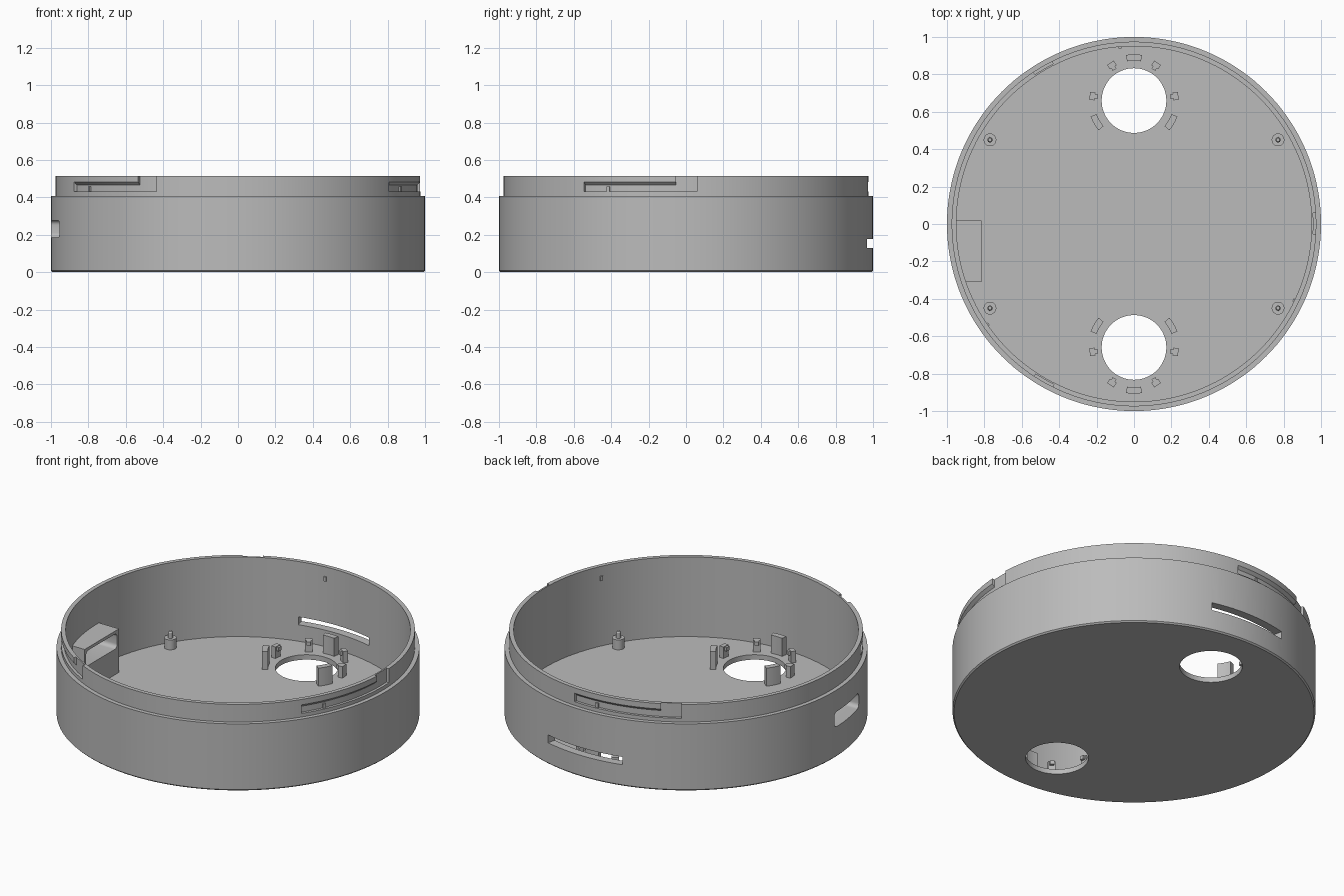
import bpy, bmesh, math
from mathutils import Matrix, Vector

if "Cube" in bpy.data.objects:
    bpy.data.objects.remove(bpy.data.objects["Cube"], do_unlink=True)

grey = bpy.data.materials.new("plain grey")
grey.use_nodes = True
colour = (0.5, 0.5, 0.5, 1)
grey.diffuse_color = colour
grey.node_tree.nodes["Principled BSDF"].inputs["Base Color"].default_value = colour

FLOOR = 0.03
INNER = 0.95
NECK = 0.975
TOP = 0.515


def finish(name, bm):
    bmesh.ops.recalc_face_normals(bm, faces=bm.faces)
    mesh = bpy.data.meshes.new(name)
    bm.to_mesh(mesh)
    bm.free()
    obj = bpy.data.objects.new(name, mesh)
    bpy.context.collection.objects.link(obj)
    mesh.materials.append(grey)
    return obj


def lathe(name, profile, steps, centre=(0, 0)):
    """Turn an open profile of (radius, z) and cap both ends."""
    bm = bmesh.new()
    rings = []
    for r, z in profile:
        angles = [2 * math.pi * i / steps for i in range(steps)]
        rings.append([bm.verts.new((centre[0] + r * math.cos(a),
                                    centre[1] + r * math.sin(a), z)) for a in angles])
    for low, high in zip(rings, rings[1:]):
        for i in range(steps):
            j = (i + 1) % steps
            bm.faces.new((low[i], low[j], high[j], high[i]))
    bm.faces.new(rings[0])
    bm.faces.new(rings[-1])
    return finish(name, bm)


def arc_block(name, section, start, end, centre=(0, 0), steps=16):
    """Sweep a closed (radius, z) section between two angles in degrees."""
    bm = bmesh.new()
    rows = []
    for i in range(steps + 1):
        a = math.radians(start + (end - start) * i / steps)
        rows.append([bm.verts.new((centre[0] + r * math.cos(a),
                                   centre[1] + r * math.sin(a), z)) for r, z in section])
    n = len(section)
    for a, b in zip(rows, rows[1:]):
        for i in range(n):
            j = (i + 1) % n
            bm.faces.new((a[i], a[j], b[j], b[i]))
    bm.faces.new(rows[0])
    bm.faces.new(rows[-1])
    return finish(name, bm)


def rect(r0, r1, z0, z1):
    return [(r0, z0), (r1, z0), (r1, z1), (r0, z1)]


def block(name, low, high, turn=0, origin=(0, 0, 0)):
    """Box from two corners, turned about z and moved to an origin."""
    low, high = Vector(low), Vector(high)
    bm = bmesh.new()
    bmesh.ops.create_cube(bm, size=1)
    bmesh.ops.scale(bm, vec=high - low, verts=bm.verts)
    bmesh.ops.translate(bm, vec=(low + high) / 2, verts=bm.verts)
    bm.transform(Matrix.Translation(origin) @ Matrix.Rotation(math.radians(turn), 4, "Z"))
    return finish(name, bm)


def cut(obj, cutter):
    mod = obj.modifiers.new("cut", "BOOLEAN")
    mod.operation = "DIFFERENCE"
    mod.solver = "EXACT"
    mod.object = cutter
    bpy.context.view_layer.objects.active = obj
    bpy.ops.object.modifier_apply(modifier=mod.name)


def discard(cutter):
    bpy.data.objects.remove(cutter, do_unlink=True)


# Open round shell with a stepped neck
shell = lathe("shell", [(0.992, 0), (1, 0.008), (1, 0.408), (NECK, 0.408),
                        (NECK, TOP), (INNER, TOP), (INNER, FLOOR)], 144)
cutters = []

# Round floor openings
for y in (0.66, -0.66):
    cutters.append(lathe("opening_cutter", [(0.173, -0.1), (0.173, 0.1)], 64, (0, y)))

# Curved slot in the back wall
cutters.append(arc_block("slot_cutter", rect(0.9, 1.1, 0.13, 0.178), 75.5, 104.5))

# Three twist-lock grooves, each with an entry pocket open at the top
for turn in (0, 120, 240):
    groove = [(0.959, 0.43), (1.05, 0.43), (1.05, 0.482), (NECK, 0.482), (0.959, 0.466)]
    cutters.append(arc_block("groove_cutter", groove, turn - 34, turn - 2.5))
    cutters.append(arc_block("pocket_cutter", rect(0.959, 1.05, 0.43, 0.6),
                             turn - 3.2, turn + 3.5))
for cutter in cutters:
    cut(shell, cutter)
    discard(cutter)

# Port housing that follows the curved wall
start = math.degrees(math.asin(-0.02 / 0.96))
end = math.degrees(math.asin(0.31 / 0.96))
bm = bmesh.new()
outline = [(-0.815, -0.31), (-0.815, 0.02)]
for i in range(13):
    a = math.radians(start + (end - start) * i / 12)
    outline.append((-0.96 * math.cos(a), -0.96 * math.sin(a)))
base = bm.faces.new([bm.verts.new((x, y, FLOOR - 0.005)) for x, y in outline])
lifted = bmesh.ops.extrude_face_region(bm, geom=[base])["geom"]
bmesh.ops.translate(bm, vec=(0, 0, 0.27),
                    verts=[v for v in lifted if isinstance(v, bmesh.types.BMVert)])
housing = finish("port_housing", bm)

# Rounded port opening through wall and housing
bm = bmesh.new()
bmesh.ops.create_cube(bm, size=1)
bmesh.ops.scale(bm, vec=(0.5, 0.3, 0.092), verts=bm.verts)
bmesh.ops.translate(bm, vec=(-0.95, -0.147, 0.231), verts=bm.verts)
long_edges = [e for e in bm.edges if abs(e.verts[0].co.x - e.verts[1].co.x) > 0.1]
bmesh.ops.bevel(bm, geom=long_edges, offset=0.025, segments=5, profile=0.5, affect="EDGES")
port = finish("port_cutter", bm)
cut(shell, port)
cut(housing, port)
discard(port)

# Small detents in the grooves, showing inside the wall
for turn in (0, 120, 240):
    arc_block("groove_detent", rect(0.942, 0.968, 0.43, 0.457), turn - 26, turn - 25, steps=2)

# Screw posts with locating pins
for x in (-0.77, 0.77):
    for y in (-0.45, 0.45):
        lathe("post", [(0.034, FLOOR - 0.005), (0.034, 0.09), (0.014, 0.09),
                       (0.014, 0.122), (0.009, 0.13)], 24, (x, y))

# Curved guides and snap hooks around each floor opening
for side in (1, -1):
    centre = (0, 0.66 * side)
    for angle in (90, 210, 330):
        arc_block("guide", rect(0.213, 0.247, FLOOR - 0.005, 0.14),
                  side * (angle - 10), side * (angle + 10), centre, 6)
    for angle in (6, 58, 122, 174):
        place = dict(turn=side * angle, origin=(0, centre[1], 0))
        block("hook_leg", (0.21, -0.021, FLOOR - 0.005), (0.238, 0.021, 0.1), **place)
        block("hook_tip", (0.195, -0.012, 0.075), (0.212, 0.012, 0.098), **place)

# Smooth round walls, sharp corners
for obj in bpy.context.scene.objects:
    if obj.type == "MESH":
        bpy.ops.object.select_all(action="DESELECT")
        obj.select_set(True)
        bpy.context.view_layer.objects.active = obj
        bpy.ops.object.shade_smooth_by_angle(angle=math.radians(30))
